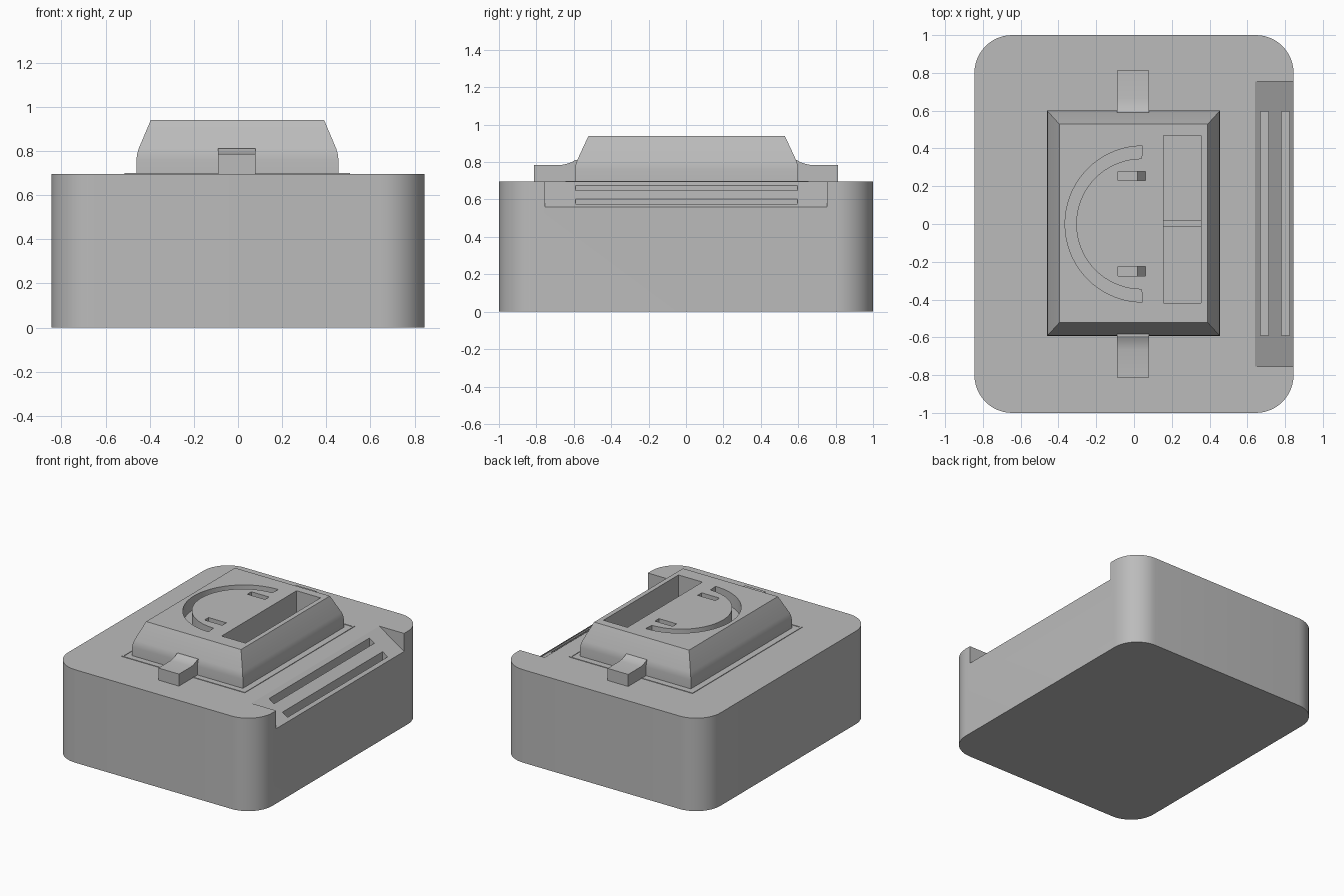
import bpy, bmesh
from math import sin, cos, radians

if "Cube" in bpy.data.objects:
    bpy.data.objects.remove(bpy.data.objects["Cube"])

grey = bpy.data.materials.new("plain grey")
grey.use_nodes = True
grey.diffuse_color = (0.5, 0.5, 0.5, 1)
grey.node_tree.nodes["Principled BSDF"].inputs["Base Color"].default_value = (0.5, 0.5, 0.5, 1)

TOP = 0.695    # deck height of the base
LID = 0.94     # top of the raised block


def loft(name, rings):
    """Solid through a stack of equal-length point rings."""
    bm = bmesh.new()
    rows = [[bm.verts.new(p) for p in ring] for ring in rings]
    n = len(rows[0])
    for a, b in zip(rows, rows[1:]):
        for i in range(n):
            bm.faces.new((a[i], a[(i + 1) % n], b[(i + 1) % n], b[i]))
    bm.faces.new(rows[0])
    bm.faces.new(rows[-1])
    bmesh.ops.recalc_face_normals(bm, faces=bm.faces)
    mesh = bpy.data.meshes.new(name)
    bm.to_mesh(mesh)
    bm.free()
    mesh.materials.append(grey)
    obj = bpy.data.objects.new(name, mesh)
    bpy.context.collection.objects.link(obj)
    return obj


def prism(name, profile, axis, lo, hi):
    """Extrude a 2D profile along y or z."""
    place = {"z": lambda a, b, t: (a, b, t), "y": lambda a, b, t: (a, t, b),
             "x": lambda a, b, t: (t, a, b)}[axis]
    return loft(name, [[place(a, b, t) for a, b in profile] for t in (lo, hi)])


def rect(x0, x1, y0, y1):
    return [(x0, y0), (x1, y0), (x1, y1), (x0, y1)]


def cut(target, cutter):
    mod = target.modifiers.new("cut", "BOOLEAN")
    mod.operation, mod.solver, mod.object = "DIFFERENCE", "EXACT", cutter
    bpy.context.view_layer.objects.active = target
    bpy.ops.object.modifier_apply(modifier=mod.name)
    bpy.data.objects.remove(cutter)


def smooth(obj):
    bpy.ops.object.select_all(action="DESELECT")
    obj.select_set(True)
    bpy.context.view_layer.objects.active = obj
    bpy.ops.object.shade_smooth_by_angle(angle=radians(28))


# Base with rounded vertical corners
R = 0.2
outline = []
for k, (sx, sy) in enumerate([(1, 1), (-1, 1), (-1, -1), (1, -1)]):
    for i in range(13):
        a = radians(90 * k + 7.5 * i)
        outline.append((sx * (0.845 - R) + R * cos(a), sy * (1 - R) + R * sin(a)))
base = prism("base", outline, "z", 0, TOP)

# Sloped recess along the left edge, with two long slots
slope = (0.56 - TOP) / 0.205
cut(base, prism("recess", [(0.64, TOP), (0.9, TOP + 0.26 * slope), (0.9, 0.8), (0.64, 0.8)],
                "y", -0.755, 0.755))
for x in (0.67, 0.78):
    z = TOP + (x - 0.64) * slope
    cut(base, prism("slot", rect(x, x + 0.042, z - 0.08, 0.8), "y", -0.59, 0.595))
smooth(base)

# Thin raised frame on the deck
frame = prism("deck_frame", rect(-0.513, 0.508, -0.645, 0.655), "z", TOP - 0.02, TOP + 0.004)
cut(frame, prism("frame_hole", rect(-0.5, 0.495, -0.632, 0.642), "z", 0.6, 0.8))

# Raised block: straight walls curving into a sloped shoulder
levels = [(TOP - 0.01, 0), (0.76, 0), (0.785, 0.003), (0.81, 0.01), (LID, 0.065)]
block = loft("raised_block", [
    [(x, y, z) for x, y in rect(-0.46 + d, 0.455 - d, -0.593 + d * 1.1, 0.6 - d * 1.1)]
    for z, d in levels])

# Deep rectangular pocket
cut(block, prism("pocket", rect(0.157, 0.355, -0.418, 0.468), "z", 0.705, 1))

# Curved channel
angles = [radians(90 + 5 * i) for i in range(37)]
arc = [(0.045 + 0.41 * cos(a), 0.413 * sin(a)) for a in angles]
arc += [(0.04 + 0.346 * cos(a), 0.346 * sin(a)) for a in reversed(angles)]
cut(block, prism("channel", arc, "z", LID - 0.1, 1))

# Two small notches with a ramp at one end
for y in (-0.25, 0.255):
    ramp = [(-0.085, LID - 0.04), (0.018, LID - 0.04), (0.062, LID - 0.1), (0.062, 1), (-0.085, 1)]
    cut(block, prism("notch", ramp, "y", y - 0.024, y + 0.024))
smooth(block)

# Low rib on the pocket floor
prism("pocket_rib", rect(0.15, 0.36, -0.012, 0.022), "z", 0.7, 0.73)

# Front and back latch tabs with a curved ramp against the block
tab = [(0.57, TOP - 0.005), (0.812, TOP - 0.005), (0.812, 0.785), (0.665, 0.785),
       (0.64, 0.79), (0.615, 0.798), (0.593, 0.81), (0.57, 0.81)]
for name, s in (("front_tab", -1), ("back_tab", 1)):
    smooth(prism(name, [(s * y, z) for y, z in tab], "x", -0.09, 0.08))
